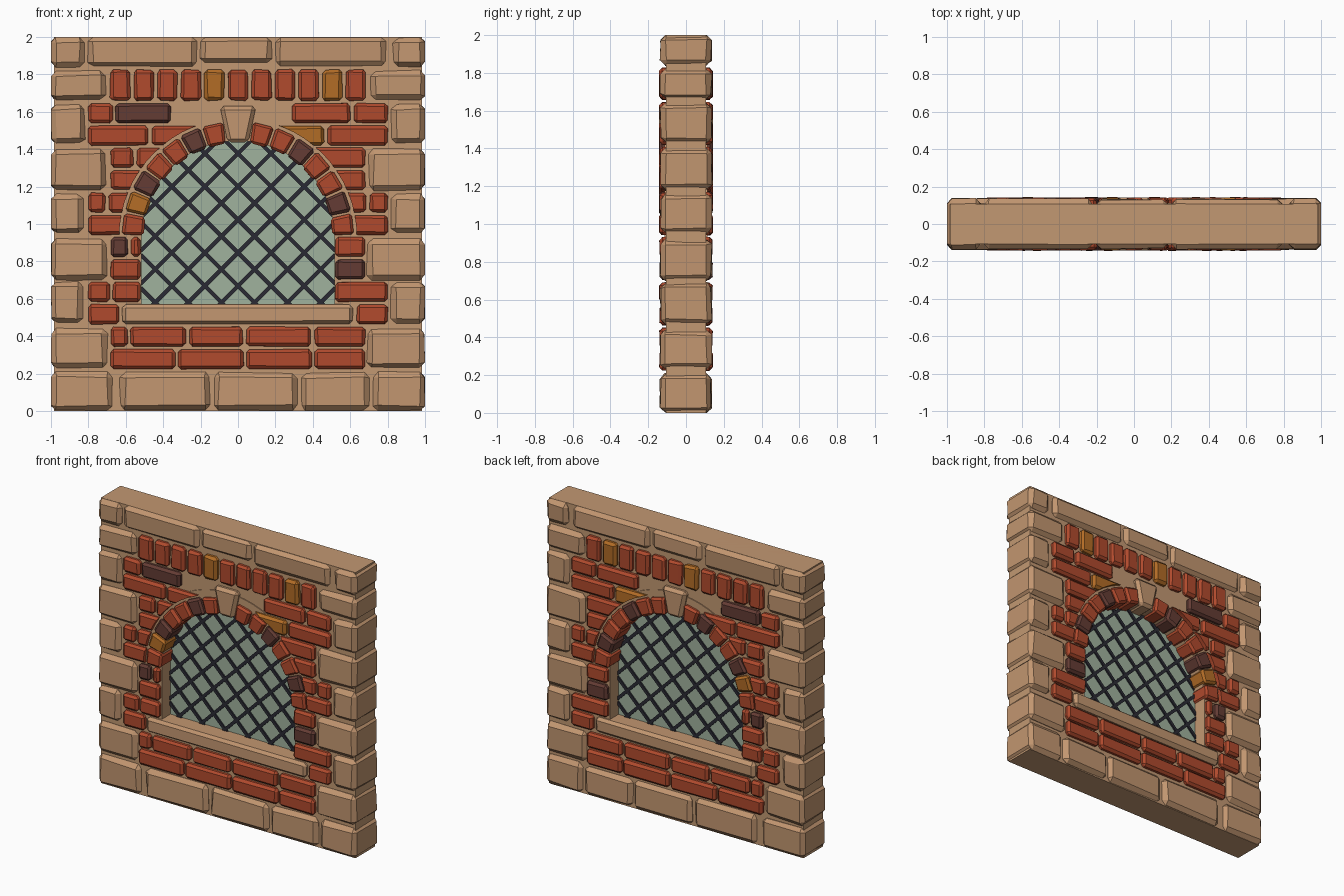
import bpy, bmesh, math, random
from mathutils import Matrix, Vector

random.seed(4)
old = bpy.data.objects.get("Cube")
if old:
    bpy.data.objects.remove(old, do_unlink=True)


def material(name, r, g, b):
    lin = [((c / 255 + 0.055) / 1.055) ** 2.4 for c in (r, g, b)] + [1]
    m = bpy.data.materials.new(name)
    m.use_nodes = True
    m.diffuse_color = lin
    m.node_tree.nodes["Principled BSDF"].inputs["Base Color"].default_value = lin
    return m


STONE = material("tan stone", 194, 150, 112)
MORTAR = material("tan mortar", 194, 152, 114)
GLASS = material("green glass", 160, 178, 158)
LEAD = material("dark lead", 42, 42, 52)
BRICK = {"red": material("red brick", 176, 74, 45),
         "dark": material("dark brick", 100, 60, 52),
         "ochre": material("ochre brick", 178, 108, 38)}

SPRING, RADIUS, SILL_TOP = 0.93, 0.515, 0.565


def finish(bm, name, mat):
    bmesh.ops.recalc_face_normals(bm, faces=bm.faces)
    me = bpy.data.meshes.new(name)
    bm.to_mesh(me)
    bm.free()
    me.materials.append(mat)
    ob = bpy.data.objects.new(name, me)
    bpy.context.collection.objects.link(ob)
    return ob


def add_prism(bm, outline, depth, bevel=0, jitter=0):
    """Extrude an x-z outline through the wall, chamfer it, and add it to bm."""
    part = bmesh.new()
    face = part.faces.new([part.verts.new((x, -depth, z)) for x, z in outline])
    new = bmesh.ops.extrude_face_region(part, geom=[face])["geom"]
    bmesh.ops.translate(part, vec=(0, 2 * depth, 0),
                        verts=[v for v in new if isinstance(v, bmesh.types.BMVert)])
    bmesh.ops.recalc_face_normals(part, faces=part.faces)
    if bevel:
        bmesh.ops.bevel(part, geom=part.edges[:], offset=bevel, segments=1,
                        affect="EDGES", profile=0.5)
    for v in part.verts:
        v.co += Vector([random.uniform(-jitter, jitter) for _ in range(3)])
        v.co.x = max(-1, min(1, v.co.x))
        v.co.z = max(0, min(2, v.co.z))
    tmp = bpy.data.meshes.new("tmp")
    part.to_mesh(tmp)
    part.free()
    bm.from_mesh(tmp)
    bpy.data.meshes.remove(tmp)


def rect(x0, x1, z0, z1):
    return [(x0, z0), (x1, z0), (x1, z1), (x0, z1)]


def arc(r, a0=0, a1=180, n=32):
    return [(r * math.cos(math.radians(a0 + (a1 - a0) * i / n)),
             SPRING + r * math.sin(math.radians(a0 + (a1 - a0) * i / n)))
            for i in range(n + 1)]


def solid(name, mat, outline, depth, bevel=0, jitter=0):
    bm = bmesh.new()
    add_prism(bm, outline, depth, bevel, jitter)
    return finish(bm, name, mat)


def cut(ob, outline):
    cutter = solid("cutter", MORTAR, outline, 0.5)
    cutter.hide_render = True
    mod = ob.modifiers.new("cut", "BOOLEAN")
    mod.operation, mod.solver, mod.object = "DIFFERENCE", "EXACT", cutter
    bpy.context.view_layer.objects.active = ob
    bpy.ops.object.modifier_apply(modifier=mod.name)
    bpy.data.objects.remove(cutter, do_unlink=True)


# Mortar core with the arched opening, and its raised arch band
opening = [(-RADIUS, SILL_TOP - 0.04), (RADIUS, SILL_TOP - 0.04)] + arc(RADIUS)
core = solid("mortar_core", MORTAR, rect(-0.985, 0.985, 0, 2), 0.107)
cut(core, opening)
solid("mortar_arch_band", MORTAR, arc(0.667) + arc(0.56)[::-1], 0.113)

# Stone quoins up both sides: bottom, top, left width, right width
quoins = [(0, .21, .33, .28), (.23, .44, .30, .31), (.47, .69, .17, .18),
          (.70, .92, .30, .31), (.95, 1.16, .17, .18), (1.18, 1.40, .29, .30),
          (1.43, 1.64, .18, .18), (1.66, 1.82, .29, .29), (1.84, 2, .18, .17)]
bm = bmesh.new()
for z0, z1, left, right in quoins:
    add_prism(bm, rect(-1, -1 + left, z0, z1), 0.135, 0.027, 0.005)
    add_prism(bm, rect(1 - right, 1, z0, z1), 0.135, 0.027, 0.005)
finish(bm, "corner_stones", STONE)

# Stone courses along the foot and the top
bm = bmesh.new()
for x0, x1 in [(-.63, -.15), (-.13, .32), (.335, .70)]:
    add_prism(bm, rect(x0, x1, 0.005, 0.205), 0.135, 0.027, 0.005)
for x0, x1, z0 in [(-.80, -.22), (-.20, .18), (.20, .79)] and [
        (-.80, -.22, 1.84), (-.20, .18, 1.86), (.20, .79, 1.845)]:
    add_prism(bm, rect(x0, x1, z0, 2), 0.132, 0.025, 0.004)
finish(bm, "base_and_top_stones", STONE)

# Brick courses: bottom height, then spans with an optional colour
courses = [
    (.225, [(-.68, -.335), (-.32, .03), (.045, .395), (.41, .68)]),
    (.345, [(-.68, -.59), (-.575, -.28), (-.26, .025), (.045, .39), (.41, .68)]),
    (.465, [(-.80, -.635), (.635, .80)]),
    (.585, [(-.80, -.685), (-.67, -.52), (.52, .80)]),
    (.705, [(-.68, -.52), (.52, .68, "dark")]),
    (.825, [(-.68, -.59, "dark"), (-.57, -.52), (.52, .68)]),
    (.942, [(-.80, -.5), (.5, .80)]),
    (1.062, [(-.80, -.71), (-.69, -.5), (.5, .685), (.705, .80)]),
    (1.182, [(-.68, -.4), (.4, .68)]),
    (1.302, [(-.68, -.56), (-.54, -.3), (.3, .68)]),
    (1.42, [(-.80, -.48), (-.46, -.1), (.1, .46, "ochre"), (.48, .80)]),
    (1.54, [(-.80, -.67), (-.655, -.36, "dark"), (.29, .60), (.62, .80)])]
bricks = {c: bmesh.new() for c in BRICK}
for z, spans in courses:
    for x0, x1, *colour in spans:
        add_prism(bricks[colour[0] if colour else "red"],
                  rect(x0, x1, z, z + 0.105), 0.14, 0.016, 0.002)

# Upright soldier course over the window
for i in range(11):
    x = -0.63 + 0.126 * i
    add_prism(bricks["ochre" if i in (4, 9) else "red"],
              rect(x - 0.053, x + 0.053, 1.66, 1.825), 0.14, 0.016, 0.003)
for colour, bm in bricks.items():
    ob = finish(bm, colour + "_wall_bricks", BRICK[colour])
    if colour != "dark":
        cut(ob, arc(0.635))

# Arch bricks on both sides of the keystone, set around the curve
arch = {c: bmesh.new() for c in BRICK}
left_colours = {1: "ochre", 2: "dark", 5: "dark"}
right_colours = {1: "dark", 4: "dark"}
for side, colours in ((-1, left_colours), (1, right_colours)):
    for i in range(7):
        a = 6.5 + 11.8 * i
        ring = [(side * x, z) for x, z in
                arc(0.62, a - 5.3, a + 5.3, 1) + arc(0.505, a + 5.3, a - 5.3, 1)]
        add_prism(arch[colours.get(i, "red")], ring, 0.142, 0.014, 0.002)
for colour, bm in arch.items():
    finish(bm, colour + "_arch_bricks", BRICK[colour])

# Keystone and sill
solid("keystone", STONE, [(-.055, 1.435), (.055, 1.435), (.097, 1.63), (-.097, 1.63)],
      0.142, 0.02)
solid("window_sill", STONE, rect(-0.62, 0.615, 0.463, 0.572), 0.137, 0.02, 0.003)

# Glass pane
solid("window_glass", GLASS, [(-.53, .54), (.53, .54)] + arc(0.53), 0.012)


# Diagonal lead lattice, each bar trimmed to the opening
def inside(x, z):
    if z < SPRING:
        return abs(x) < RADIUS + 0.01 and z > SILL_TOP - 0.01
    return math.hypot(x, z - SPRING) < RADIUS + 0.01


bm = bmesh.new()
for slope in (-1, 1):
    for k in range(-6, 7):
        line = [(t / 200, 1.2 + 0.177 * k + slope * t / 200) for t in range(-120, 121)]
        line = [p for p in line if inside(*p)]
        if len(line) > 8:
            (x0, z0), (x1, z1) = line[0], line[-1]
            w = 0.0075
            add_prism(bm, [(x0 - w, z0 + slope * w), (x0 + w, z0 - slope * w),
                           (x1 + w, z1 - slope * w), (x1 - w, z1 + slope * w)], 0.022)
finish(bm, "window_lattice", LEAD)
